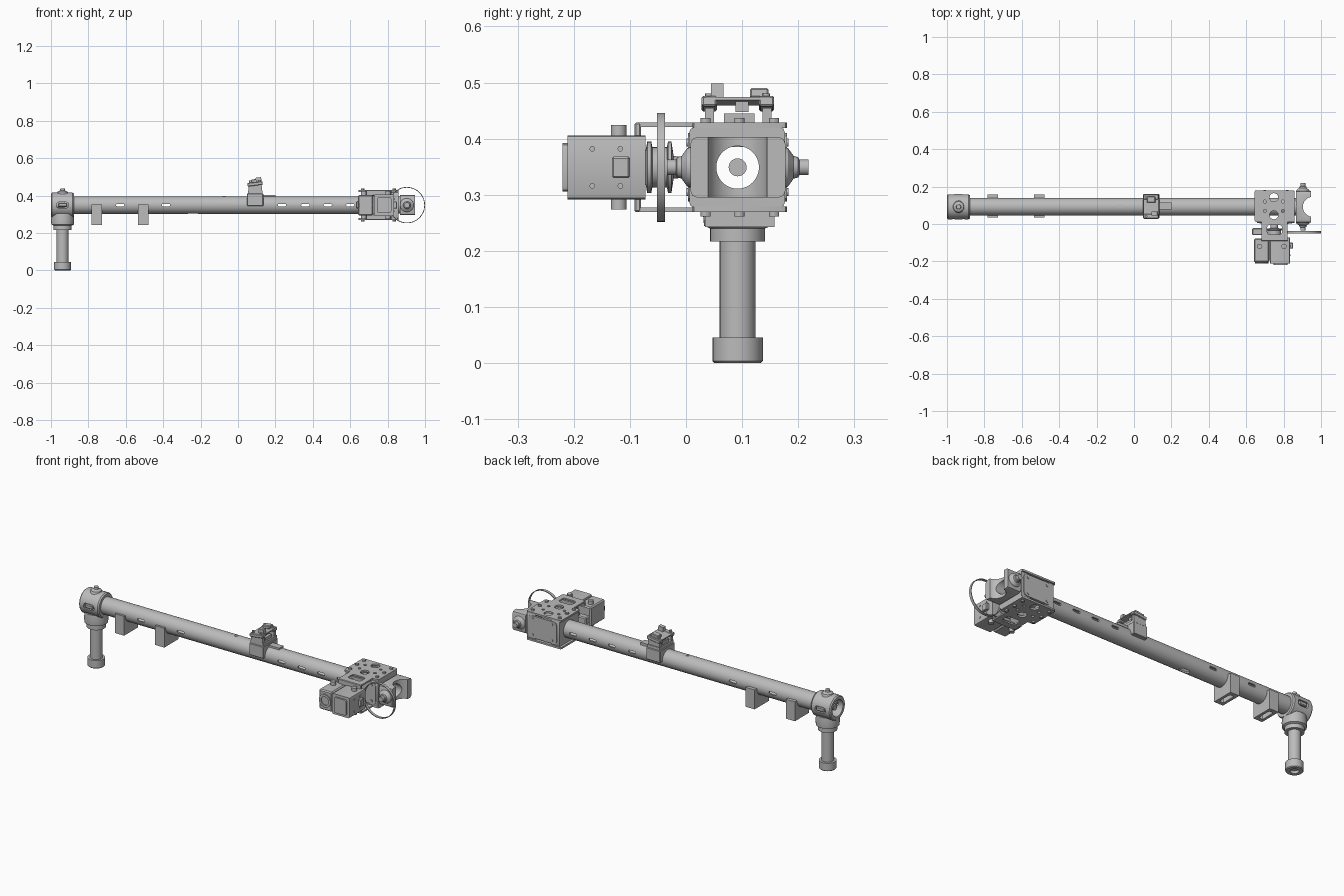
import bpy, bmesh, math
from mathutils import Vector, Matrix

old = bpy.data.objects.get("Cube")
if old:
    bpy.data.objects.remove(old, do_unlink=True)

grey = bpy.data.materials.new("machined_grey")
grey.use_nodes = True
grey.diffuse_color = (0.5, 0.5, 0.5, 1)
grey.node_tree.nodes["Principled BSDF"].inputs["Base Color"].default_value = (0.5, 0.5, 0.5, 1)

CY, CZ = 0.092, 0.349      # axis of the main tube
AX = 0.903                 # swivel axle position
DIRS = {"x": Vector((1, 0, 0)), "y": Vector((0, 1, 0)), "z": Vector((0, 0, 1))}


def finish(name, bm):
    bmesh.ops.recalc_face_normals(bm, faces=bm.faces)
    mesh = bpy.data.meshes.new(name)
    bm.to_mesh(mesh)
    bm.free()
    mesh.materials.append(grey)
    ob = bpy.data.objects.new(name, mesh)
    bpy.context.collection.objects.link(ob)
    return ob


def box(name, x, y, z, bevel=0.0, tilt=0.0, only=None):
    """Box from ranges; bevel all edges, or only those along one axis."""
    bm = bmesh.new()
    bmesh.ops.create_cube(bm, size=1)
    size = Vector((x[1] - x[0], y[1] - y[0], z[1] - z[0]))
    bmesh.ops.scale(bm, vec=size, verts=bm.verts)
    if bevel:
        edges = [e for e in bm.edges if only is None or
                 abs((e.verts[0].co - e.verts[1].co).normalized().dot(DIRS[only])) > 0.9]
        bmesh.ops.bevel(bm, geom=edges, offset=bevel, segments=2 if only else 1,
                        profile=0.5, affect="EDGES")
    mid = Vector((sum(x), sum(y), sum(z))) / 2
    bmesh.ops.transform(bm, matrix=Matrix.Translation(mid) @ Matrix.Rotation(tilt, 4, "Y"), verts=bm.verts)
    return finish(name, bm)


def lathe(name, axis, origin, profile, n=40, hollow=False):
    """Turn (radius, distance) points about an axis; hollow closes the profile."""
    rot = DIRS["z"].rotation_difference(DIRS[axis]).to_matrix()
    bm = bmesh.new()
    rings = []
    for r, t in profile:
        rings.append([bm.verts.new(rot @ Vector((r * math.cos(a), r * math.sin(a), t)) + Vector(origin))
                      for a in (2 * math.pi * i / n for i in range(n))])
    pairs = list(zip(rings, rings[1:]))
    if hollow:
        pairs.append((rings[-1], rings[0]))
    else:
        bm.faces.new(rings[0])
        bm.faces.new(rings[-1])
    for a, b in pairs:
        for i in range(n):
            bm.faces.new((a[i], a[(i + 1) % n], b[(i + 1) % n], b[i]))
    return finish(name, bm)


def rod(name, axis, origin, r, length, n=24):
    return lathe(name, axis, origin, [(r, 0), (r, length)], n)


def pipe(name, axis, origin, ro, ri, length, n=48):
    return lathe(name, axis, origin, [(ro, 0), (ro, length), (ri, length), (ri, 0)], n, True)


def cut(ob, cutters):
    for c in cutters:
        mod = ob.modifiers.new("cut", "BOOLEAN")
        mod.operation, mod.solver, mod.object = "DIFFERENCE", "EXACT", c
    deps = bpy.context.evaluated_depsgraph_get()
    mesh = bpy.data.meshes.new_from_object(ob.evaluated_get(deps))
    ob.modifiers.clear()
    ob.data = mesh
    for c in cutters:
        bpy.data.objects.remove(c, do_unlink=True)
    return ob


def bore(x0, length, r=0.046):
    return rod("bore", "x", (x0, CY, CZ), r, length, 48)


# main tube with its row of side slots and underside opening
tube = pipe("main_tube", "x", (-0.93, CY, CZ), 0.047, 0.038, 1.785)
cut(tube, [box("slot", (x - 0.022, x + 0.022), (0, 0.2), (CZ - 0.007, CZ + 0.007), 0.006, only="y")
           for x in (-0.63, -0.385, 0.235, 0.36, 0.48, 0.6)]
    + [box("opening", (-0.27, -0.21), (CY - 0.014, CY + 0.014), (0.28, 0.33), 0.013, only="z")])
rod("tube_top_screw", "z", (-0.075, CY, 0.385), 0.009, 0.013, 16)

# elbow fitting at the left end, with leg and foot
LX = -0.938
collar = lathe("elbow_collar", "x", (-1, CY, CZ),
               [(0.062, 0), (0.067, 0.006), (0.067, 0.115), (0.062, 0.122), (0.046, 0.122), (0.046, 0)], 48, True)
cut(collar, [box("window", (LX - 0.032, LX + 0.032), (-0.05, 0.25), (CZ - 0.016, CZ + 0.016), 0.012, only="y")])
lathe("elbow_socket", "z", (LX, CY, 0), [(0.049, 0.217), (0.049, 0.24), (0.06, 0.245), (0.062, 0.27), (0.058, 0.303)], 40)
lathe("elbow_top_boss", "z", (LX, CY, 0.405), [(0.034, 0), (0.028, 0.015), (0.013, 0.022), (0.012, 0.034)], 20)
rod("elbow_centre_pin", "x", (-0.985, CY, CZ), 0.016, 0.06)
for y in (CY - 0.068, CY + 0.048):
    box("elbow_side_lug", (LX - 0.024, LX + 0.024), (y, y + 0.02), (CZ - 0.01, CZ + 0.012), 0.004)
rod("leg", "z", (LX, CY, 0.03), 0.032, 0.2, 32)
lathe("foot", "z", (LX, CY, 0), [(0.041, 0), (0.045, 0.004), (0.045, 0.046), (0.022, 0.046), (0.022, 0.03),
                                 (0.022, 0)], 20, True)
rod("foot_plug", "z", (LX, CY, 0.015), 0.023, 0.025)

# two clip blocks below the tube
for x in (-0.754, -0.506):
    clip = box("tube_clip", (x - 0.028, x + 0.028), (0.034, 0.158), (0.243, 0.351))
    cut(clip, [bore(x - 0.1, 0.2),
               box("slot", (x - 0.013, x + 0.013), (0.055, 0.137), (0.23, 0.31), 0.01, only="z")])

# sensor saddle and its board
saddle = box("sensor_saddle", (0.048, 0.135), (0.03, 0.16), (0.345, 0.412), 0.003)
cut(saddle, [bore(0, 0.2)])
box("saddle_tab", (0.13, 0.2), (0.078, 0.115), (0.39, 0.404))
box("sensor_base", (0.054, 0.13), (0.034, 0.156), (0.412, 0.428))
box("sensor_core", (0.06, 0.122), (0.068, 0.122), (0.428, 0.445))
for y in (0.028, 0.13):
    box("sensor_post", (0.056, 0.128), (y + 0.006, y + 0.022), (0.425, 0.455))
    box("sensor_rail", (0.05, 0.132), (y, y + 0.027), (0.453, 0.472), 0.003, -0.12)
    for x in (0.065, 0.115):
        rod("sensor_screw", "z", (x, y + 0.013, 0.465), 0.007, 0.016, 12)
box("sensor_board", (0.052, 0.132), (0.036, 0.15), (0.464, 0.47), 0, -0.12)
box("sensor_connector", (0.095, 0.125), (0.045, 0.067), (0.472, 0.497), 0, -0.12)
box("sensor_chip", (0.07, 0.115), (0.114, 0.147), (0.47, 0.488), 0.003, -0.12)
box("sensor_pin_block", (0.062, 0.11), (0.088, 0.111), (0.448, 0.466))

# clamp frame: end blocks, side panels, mirrored plates above and below
for x0, x1 in ((0.658, 0.71), (0.805, 0.858)):
    block = box("clamp_block", (x0, x1), (0.006, 0.176), (0.278, 0.42), 0.008, only="x")
    cut(block, [bore(x0 - 0.1, 0.3)])
for y in (0.004, 0.168):
    box("clamp_side_panel", (0.672, 0.846), (y, y + 0.012), (0.288, 0.41), 0.018, only="y")
    for x in (0.7, 0.82):
        for z in (0.305, 0.393):
            rod("panel_screw", "y", (x, y - 0.003, z), 0.007, 0.018, 12)
for s in (1, -1):
    def zr(a, b):
        return tuple(sorted((CZ + s * a, CZ + s * b)))
    plate = box("clamp_plate", (0.645, 0.858), (0.012, 0.18), zr(0.07, 0.08), 0.008, only="z")
    holes = [rod("hole", "z", (0.748, y, CZ + s * 0.075 - 0.02), 0.023, 0.04) for y in (0.048, 0.142)]
    holes += [rod("hole", "z", (x, y, CZ + s * 0.075 - 0.02), 0.008, 0.04, 12)
              for x in (0.7, 0.796) for y in (0.07, 0.12)]
    cut(plate, holes)
    for x in (0.667, 0.835):
        for y in (0.035, 0.095, 0.157):
            z0 = zr(0.066, 0.088)[0]
            rod("plate_screw", "z", (x, y, z0), 0.009, 0.022, 12)
    # arm reaching out to the motor
    arm = box("motor_arm", (0.682, 0.822), (-0.085, 0.02), zr(0.072, 0.08), 0.004, only="z")
    cut(arm, [box("window", (0.712, 0.792), (-0.055, -0.005), zr(0.05, 0.1), 0.012, only="z")])
    box("motor_arm_foot", (0.682, 0.822), (-0.092, -0.08), zr(0.05, 0.08), 0.003)
    for x in (0.66, 0.79):
        rod("motor_lug", "z", (x + 0.012, -0.12, zr(0.05, 0.075)[0]), 0.014, 0.025, 16)

# motor with gearbox, end cap and face screws
box("gearbox", (0.642, 0.722), (-0.205, -0.078), (0.294, 0.404), 0.006)
box("motor_body", (0.728, 0.835), (-0.211, -0.072), (0.292, 0.406), 0.008, only="y")
box("motor_joint", (0.715, 0.735), (-0.195, -0.085), (0.302, 0.396))
box("motor_end_cap", (0.745, 0.82), (-0.22, -0.208), (0.306, 0.392), 0.01, only="y")
pipe("gearbox_rim", "y", (0.682, -0.211, CZ), 0.036, 0.024, 0.012, 32)
for y in (-0.167, -0.117):
    for z in (0.316, 0.382):
        rod("motor_screw", "x", (0.83, y, z), 0.005, 0.008, 12)
box("motor_plug", (0.832, 0.85), (-0.132, -0.1), (0.33, 0.368), 0.003)

# drive pulley between motor and frame
lathe("drive_pulley", "y", (0.75, -0.072, CZ),
      [(0.03, 0), (0.046, 0.003), (0.046, 0.01), (0.036, 0.012), (0.036, 0.038),
       (0.046, 0.04), (0.046, 0.046), (0.02, 0.05), (0.018, 0.08)], 32)
box("belt_tensioner", (0.632, 0.69), (-0.06, -0.022), (0.33, 0.37), 0.005)

# thin belt hoop around the swivel axle
pipe("belt_hoop", "y", (AX, -0.052, CZ), 0.097, 0.093, 0.015, 64)

# swivel yoke with a curved mouth, and axle bosses on both sides
yoke = box("swivel_yoke", (0.865, 0.945), (0.008, 0.177), (0.295, 0.403), 0.012, only="x")
cut(yoke, [rod("mouth", "z", (0.957, CY, 0.2), 0.054, 0.3, 48), bore(0.8, 0.3, 0.038)])
pipe("yoke_throat", "x", (0.85, CY, CZ), 0.046, 0.038, 0.03)
for s in (1, -1):
    prof = [(0.038, s * 0.08), (0.034, s * 0.09), (0.02, s * 0.1), (0.018, s * 0.108),
            (0.014, s * 0.11), (0.014, s * 0.126)]
    lathe("axle_boss", "y", (AX, CY, CZ), prof, 28)

# smooth the round parts and keep the edges crisp
bpy.ops.object.select_all(action="DESELECT")
for ob in bpy.context.scene.objects:
    if ob.type == "MESH" and ob.data.materials and ob.data.materials[0] == grey:
        ob.select_set(True)
        bpy.context.view_layer.objects.active = ob
bpy.ops.object.shade_smooth_by_angle(angle=math.radians(30))
